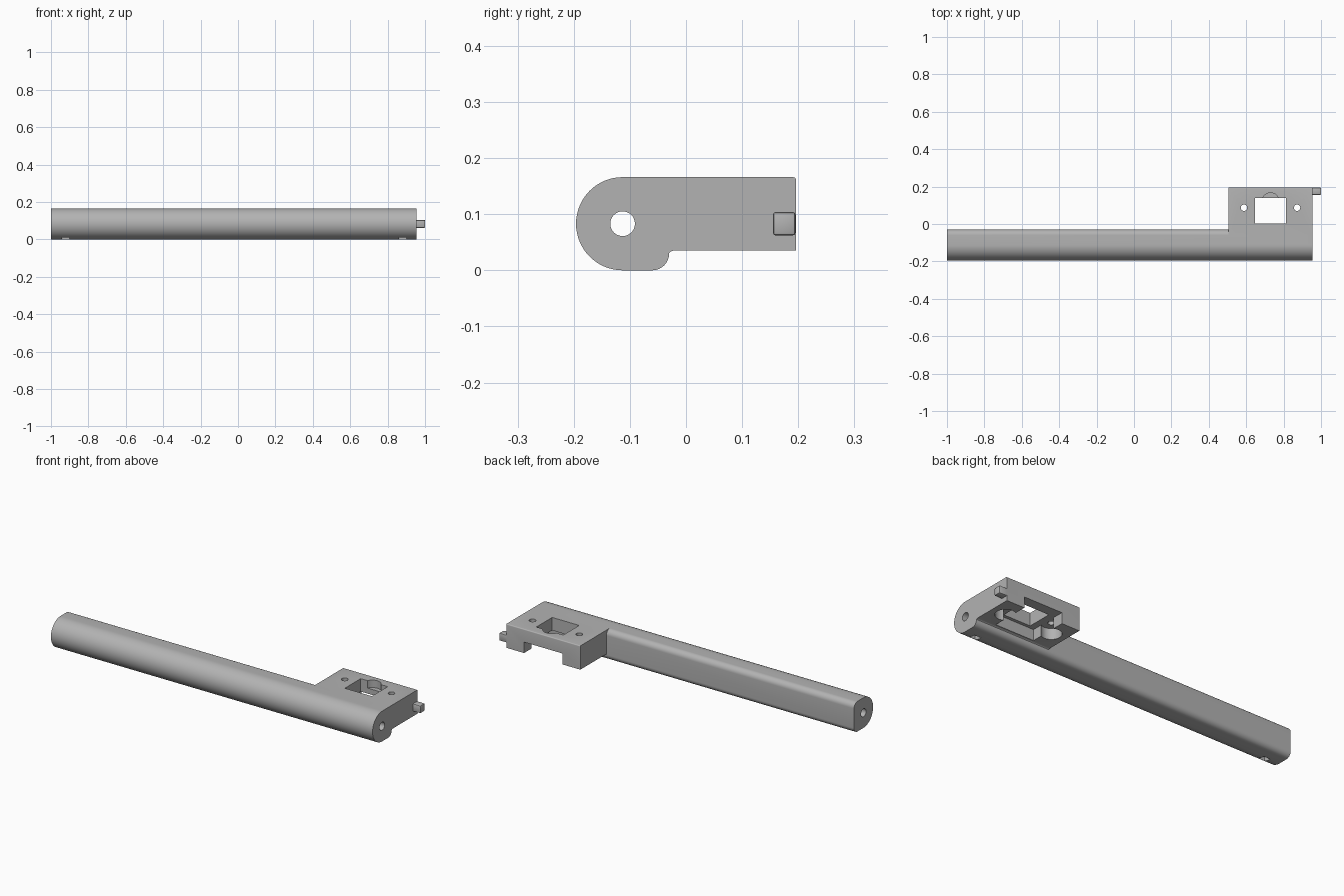
import bpy, math
from mathutils import Matrix

old = bpy.data.objects.get("Cube")
if old:
    bpy.data.objects.remove(old, do_unlink=True)

grey = bpy.data.materials.new("mid grey")
grey.use_nodes = True
COLOUR = (0.45, 0.45, 0.45, 1)
grey.diffuse_color = COLOUR
grey.node_tree.nodes["Principled BSDF"].inputs["Base Color"].default_value = COLOUR

END = 0.955          # left end of the bar and block
AXIS_Y, AXIS_Z, R = -0.113, 0.083, 0.083
MID = 0.73           # centre of the block opening


def make(name, verts, faces):
    mesh = bpy.data.meshes.new(name)
    mesh.from_pydata(verts, [], faces)
    mesh.materials.append(grey)
    obj = bpy.data.objects.new(name, mesh)
    bpy.context.collection.objects.link(obj)
    return obj


def prism(name, pts, a, b, place):
    """Extrude a counter-clockwise outline from a to b."""
    n = len(pts)
    verts = [place(u, v, a) for u, v in pts] + [place(u, v, b) for u, v in pts]
    faces = [list(range(n))[::-1], list(range(n, 2 * n))]
    faces += [[i, (i + 1) % n, n + (i + 1) % n, n + i] for i in range(n)]
    return make(name, verts, faces)


def along_x(u, v, t):
    return (t, u, v)


def along_z(u, v, t):
    return (u, v, t)


def arc(cu, cv, r, start, stop, n):
    angles = [math.radians(start + (stop - start) * i / n) for i in range(n + 1)]
    return [(cu + r * math.cos(a), cv + r * math.sin(a)) for a in angles]


def circle(cu, cv, r, n=32):
    return arc(cu, cv, r, 0, 360, n)[:-1]


def box(name, x0, x1, y0, y1, z0, z1):
    return prism(name, [(x0, y0), (x1, y0), (x1, y1), (x0, y1)], z0, z1, along_z)


def boolean(target, other, operation):
    mod = target.modifiers.new(other.name, 'BOOLEAN')
    mod.operation, mod.solver, mod.object = operation, 'EXACT', other
    bpy.context.view_layer.objects.active = target
    bpy.ops.object.modifier_apply(modifier=mod.name)
    bpy.data.objects.remove(other, do_unlink=True)


# Round-fronted bar with softened rear edges
c = 0.03
outline = (arc(AXIS_Y, AXIS_Z, R, 90, 270, 32)
           + arc(-0.03 - c, c, c, -90, 0, 8)
           + arc(-0.03 - c, 2 * R - c, c, 0, 90, 8))
holder = prism("bar_with_mount", outline, -1, END, along_x)

# Mounting block, with a fillet where it meets the underside of the bar
f = 0.01
block = ([(-0.11, 0.05), (-0.032, 0.024)]
         + arc(-0.032 + f, 0.035 - f, f, 180, 90, 5)
         + [(0.196, 0.035)] + arc(0.191, 0.161, 0.005, 0, 90, 4)
         + [(-0.11, 0.166)])
boolean(holder, prism("mount_block", block, 0.505, END, along_x), 'UNION')

# Locating peg on the left end
peg = box("peg", END - 0.02, 1.0, 0.155, 0.195, 0.062, 0.104)
mod = peg.modifiers.new("soft edges", 'BEVEL')
mod.width, mod.segments = 0.005, 2
bpy.context.view_layer.objects.active = peg
bpy.ops.object.modifier_apply(modifier=mod.name)
boolean(holder, peg, 'UNION')

# Bore, underside recess and window
cuts = [
    prism("bore", circle(AXIS_Y, AXIS_Z, 0.022), -1.1, 1.1, along_x),
    box("recess", MID - 0.117, MID + 0.117, -0.015, 0.3, -0.1, 0.095),
    box("window", MID - 0.082, MID + 0.082, 0.002, 0.14, -0.1, 0.3),
    prism("finger_scoop", circle(MID, 0.122, 0.045), 0.125, 0.3, along_z),
]
# Screw holes with wide pockets beneath
for side in (-1, 1):
    x = MID + side * 0.142
    cuts.append(prism("screw_hole", circle(x, 0.087, 0.017, 24), -0.1, 0.3, along_z))
    cuts.append(prism("screw_pocket", circle(x, 0.087, 0.052), -0.1, 0.095, along_z))
# Small slots under both ends of the bar
for x in (-0.92, 0.88):
    cuts.append(box("slot", x - 0.02, x + 0.02, -0.153, -0.11, -0.1, 0.03))
for cutter in cuts:
    boolean(holder, cutter, 'DIFFERENCE')

# Smooth the curves and keep crisp edges
bpy.ops.object.select_all(action='DESELECT')
holder.select_set(True)
bpy.context.view_layer.objects.active = holder
bpy.ops.object.shade_smooth_by_angle(angle=math.radians(30))
